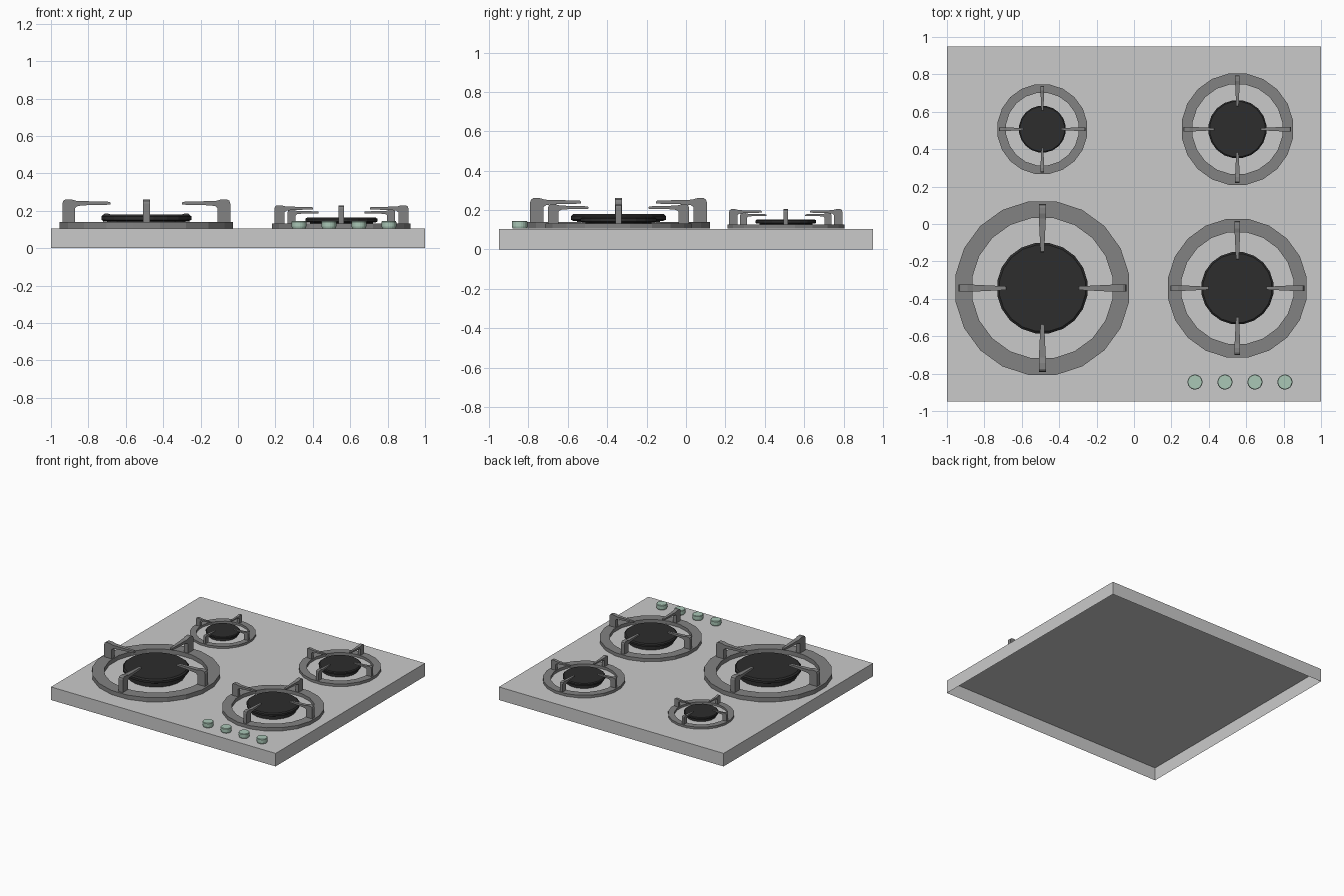
import bpy, bmesh, math
from mathutils import Vector, Matrix

if "Cube" in bpy.data.objects:
    bpy.data.objects.remove(bpy.data.objects["Cube"])

TOP = 0.105   # height of the hob plate


def material(name, rgb):
    m = bpy.data.materials.new(name)
    m.diffuse_color = (*rgb, 1)
    m.use_nodes = True
    m.node_tree.nodes["Principled BSDF"].inputs["Base Color"].default_value = m.diffuse_color
    return m


STEEL = material("light_steel", (0.59, 0.59, 0.59))
IRON = material("grey_iron", (0.225, 0.225, 0.225))
BLACK = material("black_enamel", (0.026, 0.026, 0.026))
GREEN = material("pale_green", (0.40, 0.57, 0.47))


def finish(name, bm, mat, recalc=True):
    if recalc:
        bmesh.ops.recalc_face_normals(bm, faces=bm.faces[:])
    me = bpy.data.meshes.new(name)
    bm.to_mesh(me)
    bm.free()
    me.materials.append(mat)
    ob = bpy.data.objects.new(name, me)
    bpy.context.collection.objects.link(ob)
    return ob


def lathe(name, profile, n, loc, mat, closed=False):
    """Revolve (radius, z) points; open profiles are capped at both ends."""
    bm = bmesh.new()
    rings = []
    for r, z in profile:
        rings.append([bm.verts.new((loc[0] + r * math.cos((i + .5) * math.tau / n),
                                    loc[1] + r * math.sin((i + .5) * math.tau / n),
                                    loc[2] + z)) for i in range(n)])
    pairs = list(zip(rings, rings[1:]))
    if closed:
        pairs.append((rings[-1], rings[0]))
    for a, b in pairs:
        for i in range(n):
            j = (i + 1) % n
            bm.faces.new((a[i], a[j], b[j], b[i]))
    if not closed:
        bm.faces.new(rings[0])
        bm.faces.new(rings[-1])
    return finish(name, bm, mat)


# hob plate: a shallow tray, open underneath
bm = bmesh.new()
bmesh.ops.create_cube(bm, size=1)
bmesh.ops.scale(bm, vec=(2, 1.9, TOP), verts=bm.verts)
bmesh.ops.translate(bm, vec=(0, 0, TOP / 2), verts=bm.verts)
bmesh.ops.delete(bm, geom=[f for f in bm.faces if f.normal.z < -0.5], context='FACES')
finish("hob_plate", bm, STEEL, recalc=False)

# pan support prong: side profile (radius, z) for a burner of radius 1
PRONG = [(.965, .07), (.965, .29), (.955, .32), (.93, .335), (.86, .335), (.80, .318),
         (.42, .308), (.41, .295), (.41, .275), (.70, .268), (.79, .26), (.82, .235), (.82, .07)]


def prongs(name, loc, s):
    bm = bmesh.new()
    for k in range(4):
        rot = Matrix.Rotation(k * math.pi / 2, 3, 'Z')
        sides = []
        for sg in (-1, 1):
            row = []
            for r, z in PRONG:
                w = .021 + .019 * min(1, (r - .41) / .39)
                row.append(bm.verts.new(rot @ Vector((r, sg * w, z)) * s + Vector(loc)))
            sides.append(row)
        a, b = sides
        bm.faces.new(a)
        bm.faces.new(b)
        for i in range(len(a)):
            j = (i + 1) % len(a)
            bm.faces.new((a[i], a[j], b[j], b[i]))
    finish(name, bm, IRON)


# four burners, one design at four sizes
for label, x, y, s in (("front_left", -.49, -.343, .465), ("front_right", .553, -.343, .371),
                       ("back_right", .553, .507, .298), ("back_left", -.49, .507, .24)):
    loc = (x, y, TOP)
    lathe(label + "_ring", [(1.01 * s, .001), (1.01 * s, .075 * s), (.815 * s, .075 * s),
                            (.815 * s, .001)], 20, loc, IRON, closed=True)
    lathe(label + "_burner", [(.458 * s, .001), (.458 * s, .11 * s)], 20, loc, BLACK)
    lathe(label + "_cap", [(.50 * s, .088 * s), (.525 * s, .10 * s), (.525 * s, .14 * s),
                           (.50 * s, .16 * s)], 20, loc, BLACK)
    prongs(label + "_prongs", loc, s)

# row of control knobs
for i in range(4):
    lathe("knob_%d" % (i + 1), [(.036, .001), (.040, .012), (.040, .036), (.037, .040)], 20,
          (.326 + .1603 * i, -.845, TOP), GREEN)
